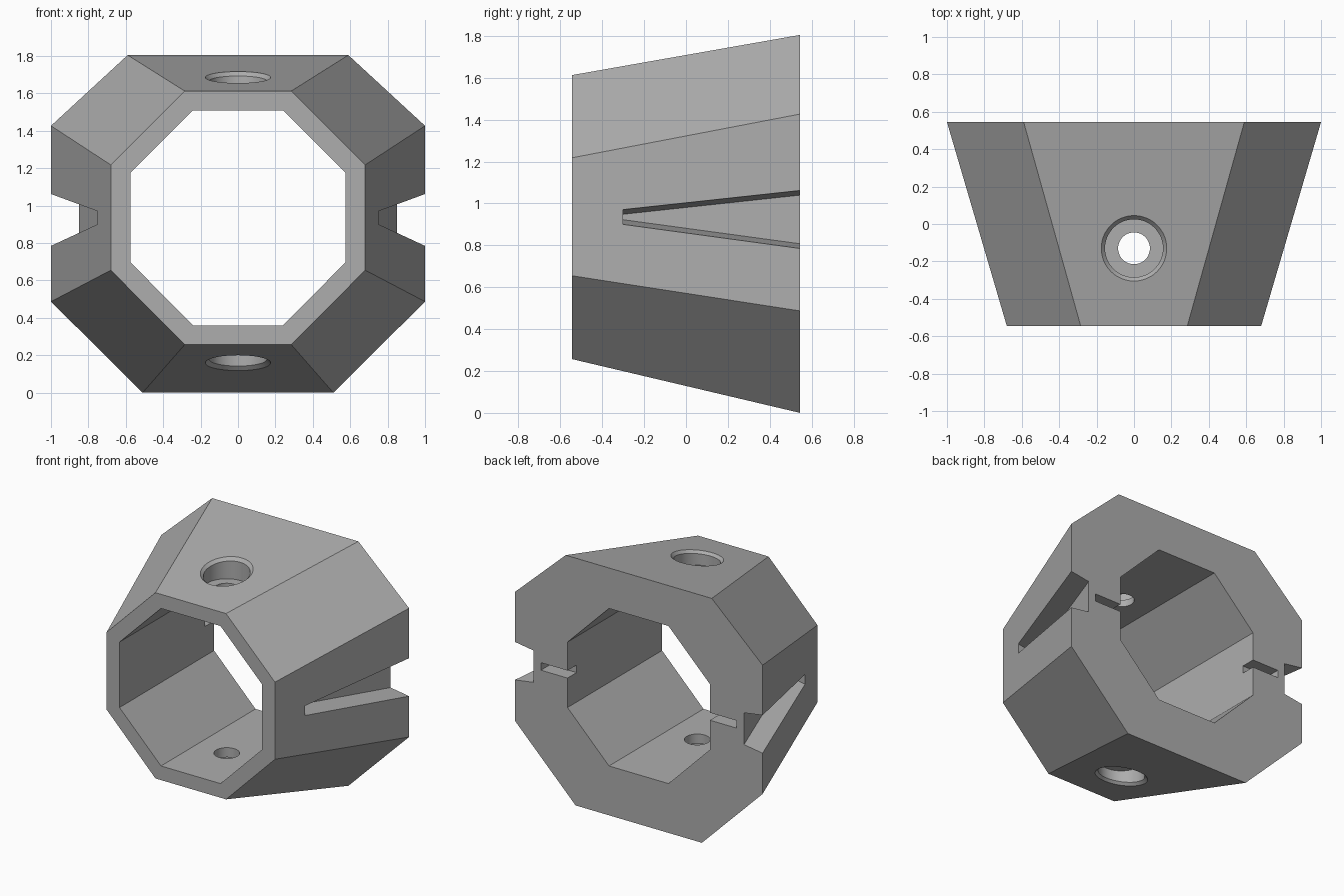
import bpy, bmesh, math

if "Cube" in bpy.data.objects:
    bpy.data.objects.remove(bpy.data.objects["Cube"])

grey = bpy.data.materials.new("plain_grey")
grey.diffuse_color = (0.42, 0.42, 0.42, 1)
grey.use_nodes = True
grey.node_tree.nodes["Principled BSDF"].inputs["Base Color"].default_value = grey.diffuse_color

FRONT, BACK = -0.545, 0.545


def loft(name, rings, closed=False):
    """Skin equal-length rings of points; cap the ends or join last to first."""
    bm = bmesh.new()
    vs = [[bm.verts.new(p) for p in ring] for ring in rings]
    n = len(vs[0])
    for k in range(len(vs) if closed else len(vs) - 1):
        a, b = vs[k], vs[(k + 1) % len(vs)]
        for i in range(n):
            j = (i + 1) % n
            bm.faces.new((a[i], a[j], b[j], b[i]))
    if not closed:
        bm.faces.new(vs[0])
        bm.faces.new(vs[-1])
    bmesh.ops.recalc_face_normals(bm, faces=bm.faces[:])
    me = bpy.data.meshes.new(name)
    bm.to_mesh(me)
    bm.free()
    me.materials.append(grey)
    ob = bpy.data.objects.new(name, me)
    bpy.context.collection.objects.link(ob)
    return ob


def octagon(half, y):
    """Mirror a right-hand half profile (top to bottom) into a full ring."""
    pts = half + [(-x, z) for x, z in reversed(half)]
    return [(x, y, z) for x, z in pts]


# Tapered octagonal housing with a straight octagonal bore
outer_front = [(0.285, 1.613), (0.68, 1.218), (0.68, 0.655), (0.285, 0.257)]
outer_back = [(0.59, 1.805), (1.0, 1.427), (1.0, 0.487), (0.51, 0.0)]
bore = [(0.24, 1.51), (0.575, 1.175), (0.575, 0.697), (0.24, 0.36)]
housing = loft("housing", [octagon(outer_front, FRONT), octagon(outer_back, BACK),
                           octagon(bore, BACK), octagon(bore, FRONT)], closed=True)


def slot_section(side, y):
    """Drafted cross-section of the widening side slot, parallel to the wall."""
    wall = 0.68 + 0.2936 * (y - FRONT)
    top, bottom = 0.971 + 0.108 * (y + 0.3), 0.90 - 0.136 * (y + 0.3)
    ring = []
    for d, sign in ((0.06, 1), (0.06, -1), (-0.15, -1), (-0.15, 1)):
        z = top + 0.15 * d if sign > 0 else bottom - 0.15 * d
        ring.append((side * (wall + d), y, z))
    return ring


def box_ring(x0, x1, z0, z1, y):
    return [(x0, y, z0), (x1, y, z0), (x1, y, z1), (x0, y, z1)]


def screw_ring(r, z, slope=0.0):
    """Circle about the screw axis, sheared to follow the sloping face."""
    cy, n = -0.13, 48
    return [(r * math.cos(2 * math.pi * i / n), cy + r * math.sin(2 * math.pi * i / n),
             z + slope * r * math.sin(2 * math.pi * i / n)) for i in range(n)]


cutters = []
for side in (1, -1):
    # Wedge slots in the outer sides and small slits in the rear rim
    cutters.append(loft("slot_cutter", [slot_section(side, -0.3), slot_section(side, 0.65)]))
    cutters.append(loft("slit_cutter", [box_ring(side * 0.5, side * 0.79, 0.912, 0.967, y)
                                        for y in (0.44, 0.65)]))

# Chamfered counterbores with through holes, top and bottom
for face_z, slope, floor_z, end_z, out in ((1.686, 0.176, 1.56, 1.42, 1),
                                           (0.159, -0.236, 0.29, 0.45, -1)):
    cutters.append(loft("screw_hole_cutter", [
        screw_ring(0.215, face_z + out * 0.04, slope),
        screw_ring(0.155, face_z - out * 0.02, slope),
        screw_ring(0.155, floor_z),
        screw_ring(0.085, floor_z),
        screw_ring(0.085, end_z)]))

bpy.context.view_layer.objects.active = housing
for cutter in cutters:
    mod = housing.modifiers.new("cut", 'BOOLEAN')
    mod.operation = 'DIFFERENCE'
    mod.solver = 'EXACT'
    mod.object = cutter
    bpy.ops.object.modifier_apply(modifier=mod.name)
    bpy.data.objects.remove(cutter)

# Smooth hole walls, crisp edges elsewhere
bpy.ops.object.select_all(action='DESELECT')
housing.select_set(True)
bpy.ops.object.shade_smooth_by_angle(angle=math.radians(25))
